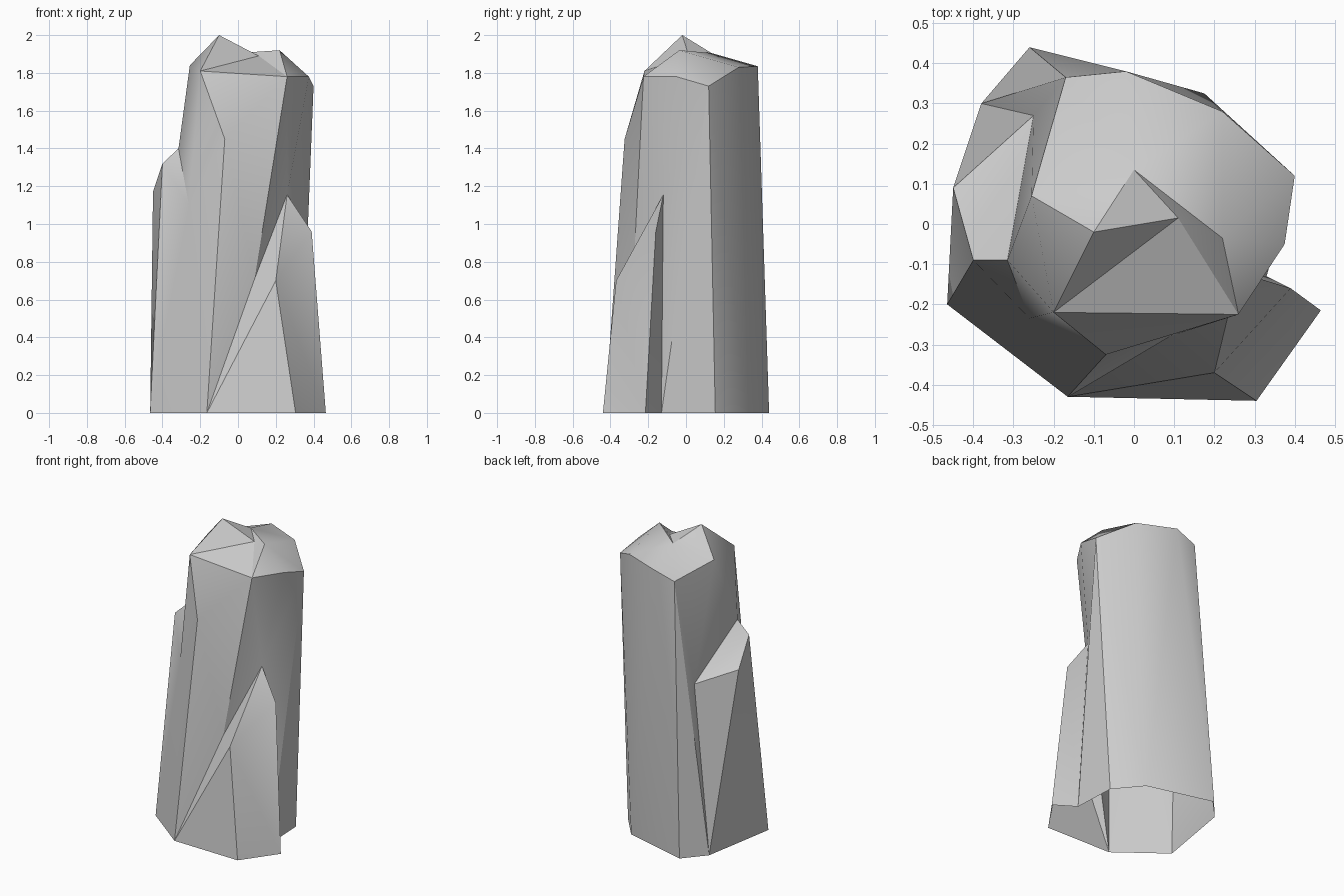
import bpy
import bmesh
from math import radians

if "Cube" in bpy.data.objects:
    bpy.data.objects.remove(bpy.data.objects["Cube"], do_unlink=True)

stone = bpy.data.materials.new("grey stone")
stone.use_nodes = True
stone.diffuse_color = (0.6, 0.6, 0.6, 1)
stone.node_tree.nodes["Principled BSDF"].inputs["Base Color"].default_value = (0.6, 0.6, 0.6, 1)

bm = bmesh.new()


def corner(x, y, z=0):
    return bm.verts.new((x, y, z))


def strip(pairs):
    """Join a lower and an upper edge, given as neighbouring (low, high) pairs."""
    for (low, high), (next_low, next_high) in zip(pairs, pairs[1:]):
        points = []
        for point in (low, next_low, next_high, high):
            if point not in points:
                points.append(point)
        bm.faces.new(points)


def fan(centre, ring):
    """Triangles spreading from one corner over a row of others."""
    for a, b in zip(ring, ring[1:]):
        bm.faces.new((centre, a, b))


# Corners on the ground; the shell is open underneath
front_foot = corner(-0.165, -0.43)
left_foot = corner(-0.465, -0.2)
rear_left_foot = corner(-0.38, 0.3)
rear_foot = corner(-0.26, 0.44)
back_foot = corner(0.175, 0.325)
right_foot = corner(0.317, 0.155)

# Rim of the tall column
rim_front_left = corner(-0.2, -0.22, 1.81)
rim_front_right = corner(0.26, -0.225, 1.78)
rim_right = corner(0.375, -0.05, 1.78)
rim_rear_right = corner(0.4, 0.12, 1.73)
rim_rear = corner(0.22, 0.28, 1.83)
rim_back = corner(-0.02, 0.38, 1.835)
rim_rear_left = corner(-0.17, 0.365, 1.785)
rim_left = corner(-0.255, 0.07, 1.84)

# Shelf on the left, with the creases where it meets the column
front_bend = corner(-0.07, -0.325, 1.45)
crease = corner(-0.26, -0.235, 1.1)
shelf_back = corner(-0.25, 0.27, 1.09)
shelf_top = corner(-0.315, -0.09, 1.4)
shelf_left = corner(-0.45, 0.09, 1.17)
shelf_front = corner(-0.4, -0.09, 1.32)

# Pointed shard on the front right
shard_tip = corner(0.26, -0.12, 1.155)
shard_root = corner(0.088, -0.28, 0.71)
shard_ridge = corner(0.2, -0.37, 0.7)
shard_shoulder = corner(0.39, -0.16, 0.96)
shard_foot = corner(0.305, -0.44)
shard_right_foot = corner(0.465, -0.215)
shard_heel = corner(0.33, -0.13)

# Column and shelf walls, once around from the front
strip([
    (front_foot, front_bend),
    (shard_root, front_bend),
    (shard_root, rim_front_right),
    (shard_tip, rim_front_right),
    (shard_tip, rim_right),
    (shard_tip, rim_rear_right),
    (shard_heel, rim_rear_right),
    (right_foot, rim_rear_right),
    (back_foot, rim_rear_right),
    (back_foot, rim_rear),
    (back_foot, rim_back),
    (rear_foot, rim_back),
    (rear_foot, rim_rear_left),
    (rear_left_foot, rim_rear_left),
    (rear_left_foot, shelf_back),
    (rear_left_foot, shelf_left),
    (left_foot, shelf_left),
    (left_foot, shelf_front),
    (left_foot, crease),
    (front_foot, crease),
    (front_foot, front_bend),
])

# Sloping shelf and the column wall above it
fan(shelf_front, [crease, shelf_top, shelf_back, shelf_left])
strip([
    (shelf_back, rim_rear_left),
    (shelf_back, rim_left),
    (shelf_top, rim_left),
    (shelf_top, rim_front_left),
    (crease, rim_front_left),
    (front_bend, rim_front_left),
    (front_bend, rim_front_right),
])

# Leaning shard
strip([
    (front_foot, shard_root),
    (front_foot, shard_ridge),
    (shard_foot, shard_ridge),
    (shard_right_foot, shard_ridge),
    (shard_right_foot, shard_shoulder),
    (shard_heel, shard_shoulder),
    (shard_heel, shard_tip),
])
fan(shard_tip, [shard_root, shard_ridge, shard_shoulder])

# Broken crown with two peaks and a notch between them
peak = corner(-0.1, -0.02, 2)
side_peak = corner(0.22, -0.035, 1.92)
notch = corner(0.11, 0.015, 1.89)
rear_notch = corner(0, 0.135, 1.905)
fan(peak, [rear_notch, rim_left, rim_front_left, notch, rear_notch])
fan(notch, [rim_front_left, rim_front_right, side_peak, rear_notch])
fan(side_peak, [rim_front_right, rim_right, rim_rear_right, rim_rear, rear_notch])
fan(rear_notch, [rim_rear, rim_back, rim_rear_left, rim_left])

bmesh.ops.recalc_face_normals(bm, faces=bm.faces)
mesh = bpy.data.meshes.new("standing_rock")
bm.to_mesh(mesh)
bm.free()
mesh.materials.append(stone)
rock = bpy.data.objects.new("standing_rock", mesh)
bpy.context.collection.objects.link(rock)
bpy.ops.object.select_all(action='DESELECT')
rock.select_set(True)
bpy.context.view_layer.objects.active = rock
bpy.ops.object.shade_smooth_by_angle(angle=radians(30))
